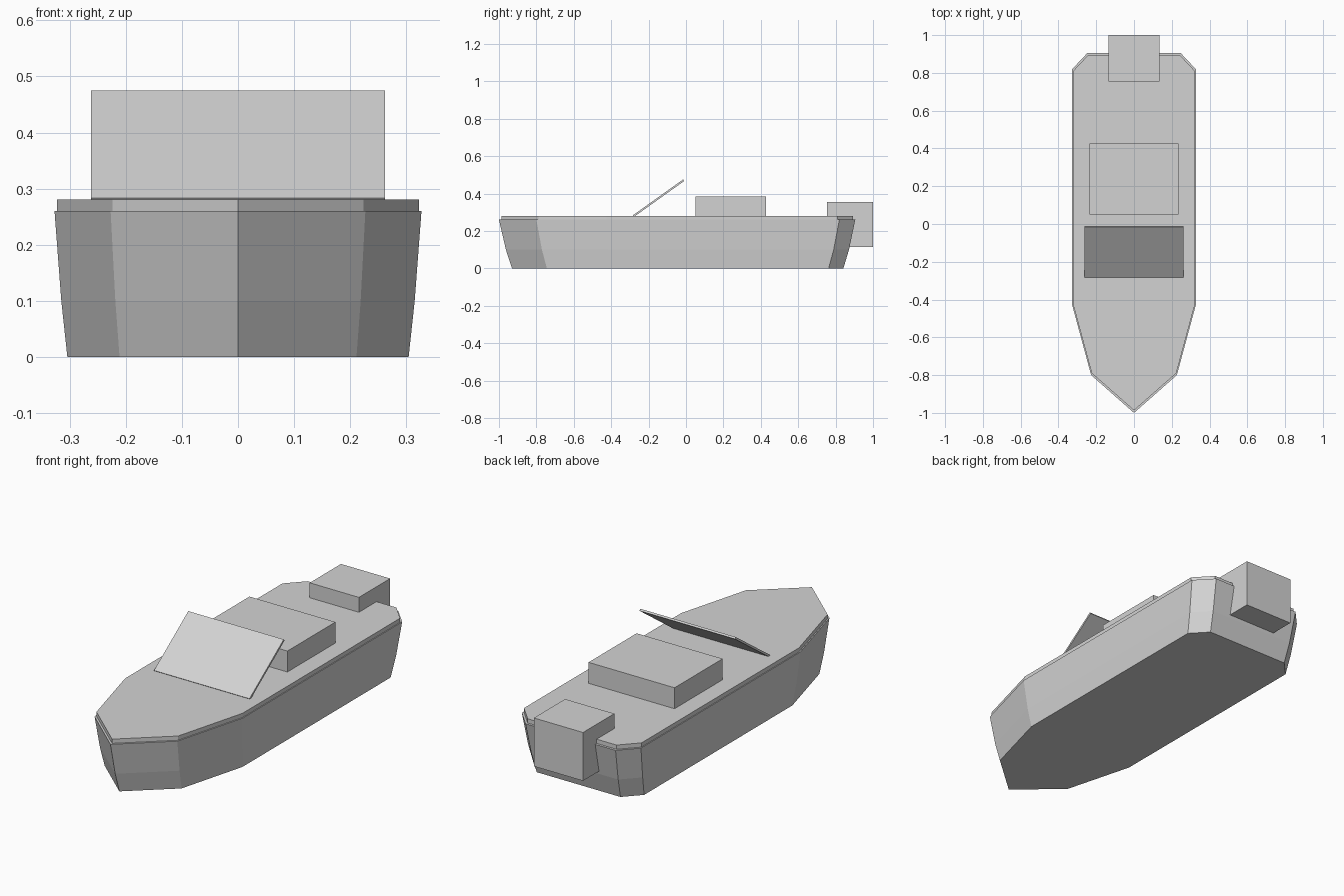
import bpy
import bmesh
from math import radians
from mathutils import Matrix, Vector

cube = bpy.data.objects.get("Cube")
if cube:
    bpy.data.objects.remove(cube, do_unlink=True)

# Single flat colour
grey = bpy.data.materials.new("light_grey")
grey.use_nodes = True
colour = (0.65, 0.65, 0.65, 1)
grey.diffuse_color = colour
grey.node_tree.nodes["Principled BSDF"].inputs["Base Color"].default_value = colour


def add_object(name, bm):
    bmesh.ops.recalc_face_normals(bm, faces=bm.faces)
    mesh = bpy.data.meshes.new(name)
    bm.to_mesh(mesh)
    bm.free()
    mesh.materials.append(grey)
    obj = bpy.data.objects.new(name, mesh)
    bpy.context.collection.objects.link(obj)
    return obj


def box(name, low, high):
    low, high = Vector(low), Vector(high)
    bm = bmesh.new()
    matrix = Matrix.Translation((low + high) / 2) @ Matrix.Diagonal(high - low).to_4x4()
    bmesh.ops.create_cube(bm, size=1, matrix=matrix)
    return add_object(name, bm)


# Deck outline, bow to stern, mirrored to the other side
half = [(0, -1), (0.227, -0.8), (0.327, -0.43), (0.327, 0.82), (0.247, 0.905)]
outline = half + [(-x, y) for x, y in reversed(half[1:])]


def stack(name, levels):
    """Loft scaled copies of the outline through (height, scale) levels."""
    bm = bmesh.new()
    rings = [[bm.verts.new((x * s, y * s, z)) for x, y in outline] for z, s in levels]
    for lower, upper in zip(rings, rings[1:]):
        for i in range(len(outline)):
            j = (i + 1) % len(outline)
            bm.faces.new((lower[i], lower[j], upper[j], upper[i]))
    bm.faces.new(rings[0])
    bm.faces.new(rings[-1])
    return add_object(name, bm)


# Flared hull and the slightly inset deck on top of it
stack("hull", [(0, 0.93), (0.1, 0.963), (0.26, 1)])
stack("deck", [(0.255, 0.987), (0.281, 0.987)])

# Bench and outboard motor
box("bench", (-0.236, 0.05, 0.275), (0.236, 0.427, 0.385))
box("outboard_motor", (-0.135, 0.755, 0.115), (0.135, 1, 0.355))

# Raked windscreen
windscreen = box("windscreen", (-0.262, -0.165, -0.005), (0.262, 0.165, 0.005))
windscreen.location = (0, -0.147, 0.375)
windscreen.rotation_euler.x = radians(35.5)
